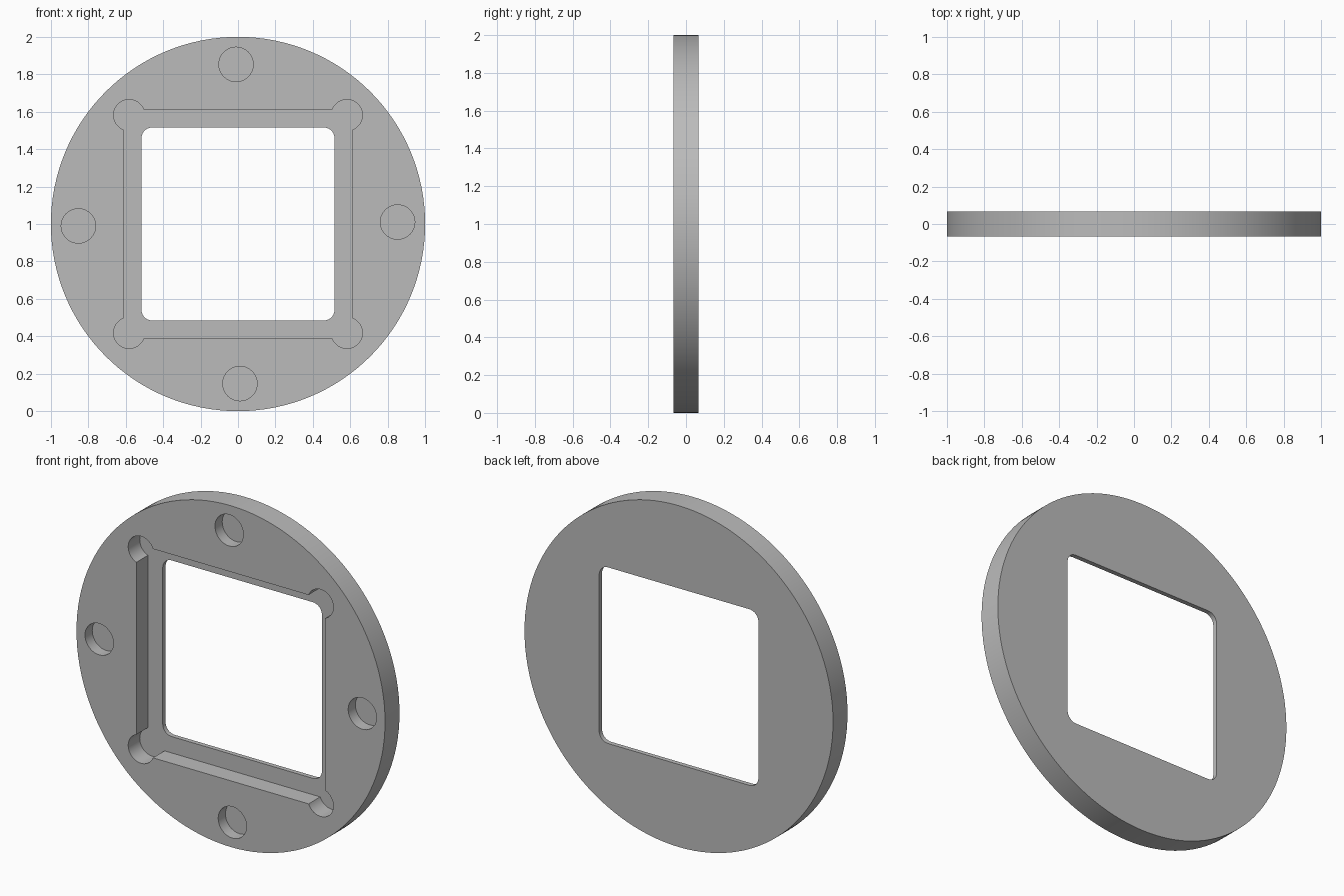
import bpy
import bmesh
from math import radians, degrees, acos, cos, sin

FRONT, BACK = -0.067, 0.067
POCKET_FLOOR, HOLE_FLOOR = 0.04, 0.0

cube = bpy.data.objects.get("Cube")
if cube:
    bpy.data.objects.remove(cube, do_unlink=True)

grey = bpy.data.materials.new("plain grey")
grey.use_nodes = True
colour = (0.5, 0.5, 0.5, 1)
grey.diffuse_color = colour
grey.node_tree.nodes["Principled BSDF"].inputs["Base Color"].default_value = colour


def arc(cx, cz, r, start, end, steps):
    """Points along an arc, angles in degrees."""
    angles = [radians(start + (end - start) * i / steps) for i in range(steps + 1)]
    return [(cx + r * cos(a), cz + r * sin(a)) for a in angles]


def circle(cx, cz, r, steps):
    return arc(cx, cz, r, 0, 360, steps)[:-1]


def four_corners(c, r, spread, steps):
    """Square outline whose corners are arcs reaching past 0-90 by spread."""
    points = []
    for k in range(4):
        turn = radians(90 * k)
        for x, z in arc(c, c, r, -spread, 90 + spread, steps):
            points.append((x * cos(turn) - z * sin(turn), x * sin(turn) + z * cos(turn)))
    return points


def prism(name, outline, y0, y1):
    """Extrude an x-z outline from y0 to y1, standing around z = 1."""
    bm = bmesh.new()
    face = bm.faces.new([bm.verts.new((x, y0, z + 1)) for x, z in outline])
    top = bmesh.ops.extrude_face_region(bm, geom=[face])["geom"]
    verts = [v for v in top if isinstance(v, bmesh.types.BMVert)]
    bmesh.ops.translate(bm, verts=verts, vec=(0, y1 - y0, 0))
    bmesh.ops.recalc_face_normals(bm, faces=bm.faces)
    mesh = bpy.data.meshes.new(name)
    bm.to_mesh(mesh)
    bm.free()
    mesh.materials.append(grey)
    obj = bpy.data.objects.new(name, mesh)
    bpy.context.collection.objects.link(obj)
    return obj


# Round plate
plate = prism("round_plate", circle(0, 0, 1, 128), FRONT, BACK)

# Square window, and the front pocket with relieved round corners
pocket_half, corner, relief = 0.612, 0.582, 0.083
spread = degrees(acos((pocket_half - corner) / relief))
cutters = [
    prism("pocket_cutter", four_corners(corner, relief, spread, 32), FRONT - 0.1, POCKET_FLOOR),
    prism("window_cutter", four_corners(0.458, 0.058, 0, 10), FRONT - 0.2, BACK + 0.1),
]

# Four blind round holes, turned very slightly off the axes
for k in range(4):
    a = radians(90 * k + 0.7)
    outline = circle(0.853 * cos(a), 0.853 * sin(a), 0.092, 40)
    cutters.append(prism("hole_cutter", outline, FRONT - 0.1, HOLE_FLOOR))

# Cut everything out, then drop the cutters
bpy.ops.object.select_all(action="DESELECT")
bpy.context.view_layer.objects.active = plate
plate.select_set(True)
for cutter in cutters:
    cutter.hide_render = True
    mod = plate.modifiers.new("cut", "BOOLEAN")
    mod.operation = "DIFFERENCE"
    mod.solver = "EXACT"
    mod.object = cutter
    bpy.ops.object.modifier_apply(modifier=mod.name)
    bpy.data.objects.remove(cutter, do_unlink=True)

bpy.ops.object.shade_smooth_by_angle(angle=radians(30))
